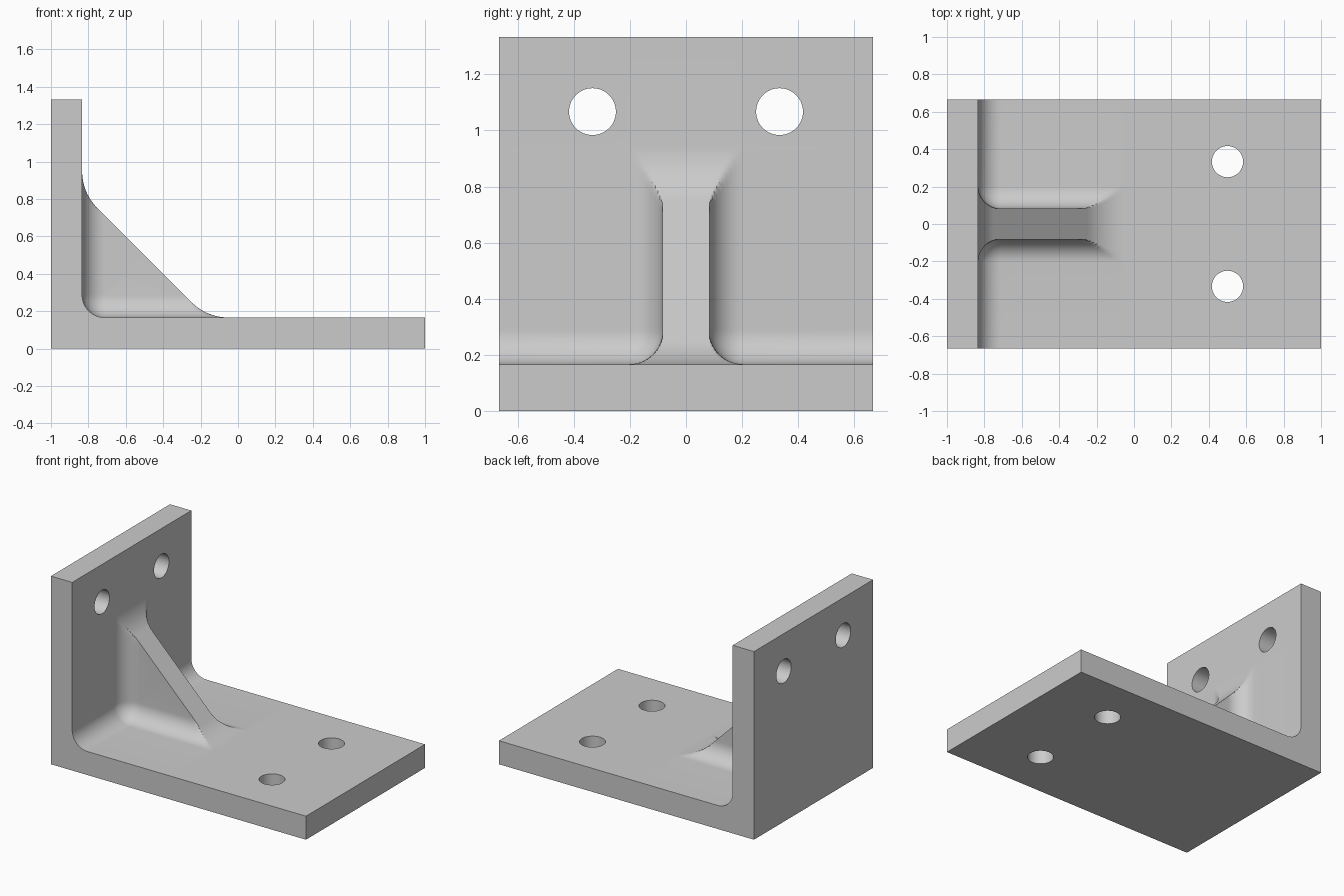
import bpy, bmesh, math
from mathutils import Matrix

cube = bpy.data.objects.get("Cube")
if cube:
    bpy.data.objects.remove(cube, do_unlink=True)

THICK = 1 / 6          # plate thickness
HALF_Y = 2 / 3         # half depth
TOP = 4 / 3            # wall height
X0, Z0 = -1 + THICK, THICK   # inner corner of the L
RIB = 0.083            # half width of the rib
R = 0.12               # fillet radius in the inner corners
SPAN = 2 / 3           # rib leg length
BLEND = 0.115          # tangent length where the rib slope runs out
BIG_R = BLEND / math.tan(math.pi / 8)

metal = bpy.data.materials.new("grey metal")
metal.use_nodes = True
metal.diffuse_color = (0.6, 0.6, 0.6, 1)
metal.node_tree.nodes["Principled BSDF"].inputs["Base Color"].default_value = (0.6, 0.6, 0.6, 1)


# Inner surface measured along the diagonal; t runs from the wall to the base
def corner(t, rho):
    if abs(t) < rho:
        return 2 * R - math.sqrt(2 * rho * rho - t * t)
    return abs(t) + 2 * (R - rho)


def slope(t):
    start = SPAN - BLEND * math.sqrt(2)
    if abs(t) <= start:
        return SPAN
    if abs(t) >= SPAN + BLEND:
        return abs(t)
    off = abs(t) - start
    return SPAN + math.sqrt(2) * BIG_R - math.sqrt(2 * BIG_R ** 2 - off ** 2)


def outline(y, rho):
    """Cross-section at depth y; rho None gives the full rib."""
    pts = [(1, y, 0), (-1, y, 0), (-1, y, TOP)]
    for t in samples:
        s = slope(t) if rho is None else min(corner(t, rho), slope(t))
        s = max(s, corner(t, R))
        pts.append((X0 + (s + t) / 2, y, Z0 + (s - t) / 2))
    return pts


lim = SPAN + BLEND
N = 150
samples = [Z0 - TOP] + [-lim + 2 * lim * i / N for i in range(N + 1)] + [1 - X0]

# Sections: plain end, side fillet, rib flank, then the mirrored half
half = [(HALF_Y, R)]
STEPS = 12
for i in range(STEPS, -1, -1):
    a = math.pi / 2 * i / STEPS
    half.append((RIB + R * (1 - math.cos(a)), R * math.sin(a)))
half.append((RIB, None))
sections = [(-y, rho) for y, rho in half] + half[::-1]

# Loft the bracket body
bm = bmesh.new()
rings = [[bm.verts.new(p) for p in outline(y, rho)] for y, rho in sections]
for a, b in zip(rings, rings[1:]):
    for i in range(len(a)):
        j = (i + 1) % len(a)
        bm.faces.new((a[i], a[j], b[j], b[i]))
bm.faces.new(rings[0])
bm.faces.new(rings[-1])
bmesh.ops.remove_doubles(bm, verts=bm.verts, dist=1e-5)
bmesh.ops.recalc_face_normals(bm, faces=bm.faces)
mesh = bpy.data.meshes.new("bracket")
bm.to_mesh(mesh)
bm.free()
mesh.materials.append(metal)
bracket = bpy.data.objects.new("bracket", mesh)
bpy.context.collection.objects.link(bracket)

# Bolt holes: two through the wall, two through the base
bm = bmesh.new()
for side in (-1, 1):
    y = side / 3
    wall = Matrix.Translation((X0 - THICK / 2, y, 1.067)) @ Matrix.Rotation(math.pi / 2, 4, 'Y')
    base = Matrix.Translation((0.5, y, THICK / 2))
    for m in (wall, base):
        bmesh.ops.create_cone(bm, cap_ends=True, segments=48, radius1=0.0835,
                              radius2=0.0835, depth=0.3, matrix=m)
cut_mesh = bpy.data.meshes.new("hole_cutter")
bm.to_mesh(cut_mesh)
bm.free()
cut_mesh.materials.append(metal)
cutter = bpy.data.objects.new("hole_cutter", cut_mesh)
bpy.context.collection.objects.link(cutter)
cutter.hide_render = True

bpy.ops.object.select_all(action='DESELECT')
bracket.select_set(True)
bpy.context.view_layer.objects.active = bracket
mod = bracket.modifiers.new("holes", 'BOOLEAN')
mod.operation = 'DIFFERENCE'
mod.solver = 'EXACT'
mod.object = cutter
bpy.ops.object.modifier_apply(modifier=mod.name)
bpy.data.objects.remove(cutter, do_unlink=True)
bpy.ops.object.shade_smooth_by_angle(angle=math.radians(30))
